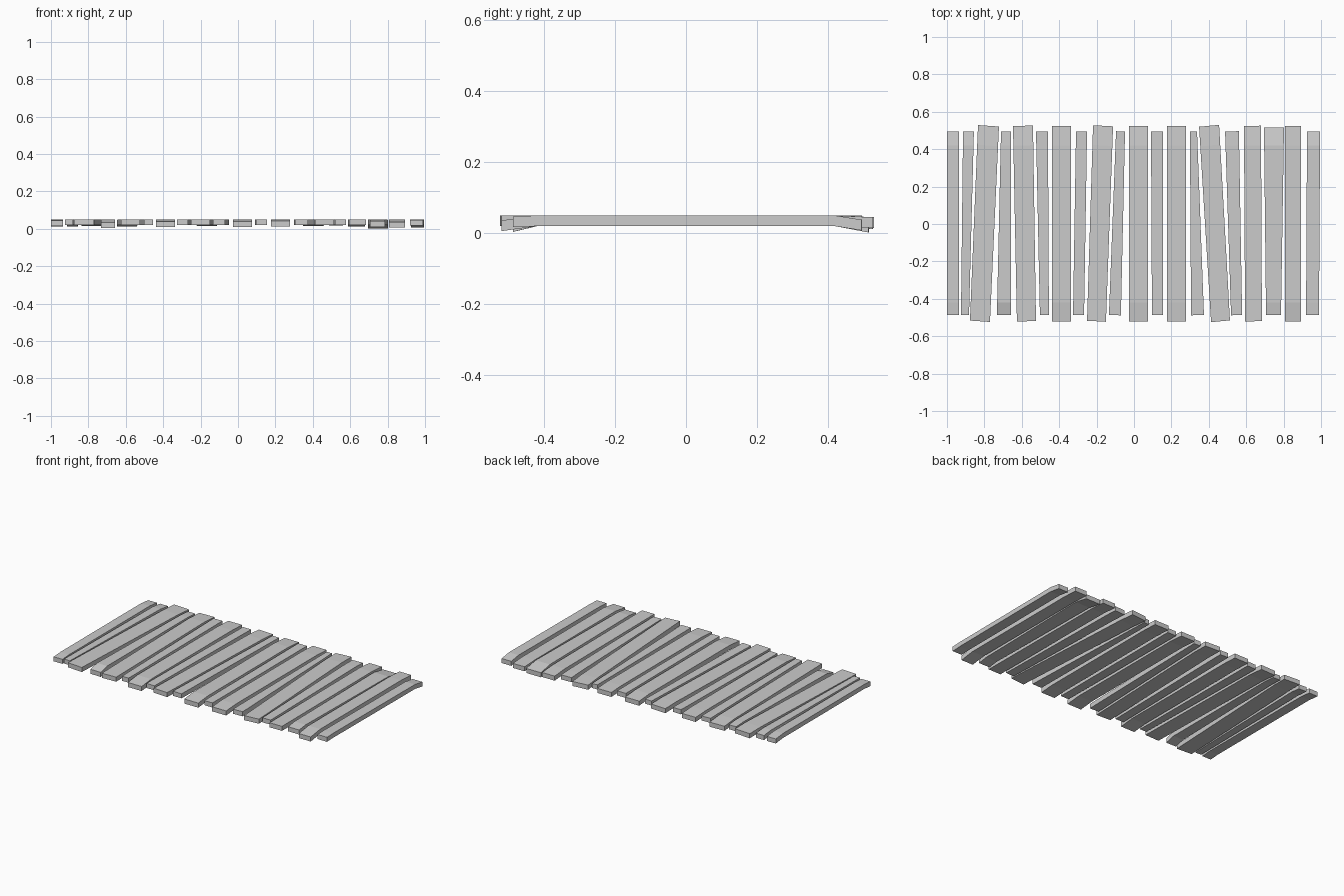
import bpy, bmesh

# One row per plank: back left x, back right x, front left x, front right x,
# long plank (1) or short (0), back droop, front droop (hundredths of a unit)
PLANKS = [
    (-1.00, -.936, -1.00, -.936, 0, .8, .5),
    (-.914, -.856, -.925, -.882, 0, .8, 0),
    (-.834, -.722, -.877, -.770, 1, .5, 0),
    (-.711, -.658, -.733, -.658, 0, .5, 1.6),
    (-.647, -.540, -.626, -.524, 1, .8, 0),
    (-.524, -.460, -.503, -.455, 0, 0, 0),
    (-.438, -.337, -.438, -.337, 1, .5, 1.1),
    (-.310, -.251, -.326, -.267, 0, 0, 0),
    (-.219, -.112, -.251, -.150, 1, .5, 0),
    (-.096, -.048, -.134, -.070, 0, 0, 0),
    (-.027, .075, -.027, .075, 1, .8, 1.0),
    (.091, .155, .096, .155, 0, 0, 0),
    (.176, .278, .176, .278, 1, .5, .7),
    (.299, .337, .305, .374, 0, 0, 0),
    (.348, .455, .412, .513, 1, .5, 0),
    (.487, .561, .519, .578, 0, .3, 0),
    (.588, .679, .594, .684, 1, .8, 0),
    (.695, .802, .706, .786, 0, 1.8, .9),
    (.807, .893, .807, .893, 1, .5, 1.4),
    (.925, .995, .920, .989, 0, 1.2, .3),
]
TOP, BOTTOM, BEND = 0.05, 0.02, 0.42


def make_plank(i, bl, br, fl, fr, is_long, bd, fd):
    back, front = (.525, -.52) if is_long else (.495, -.487)
    if i == 18:
        back = .515
    lean = ((bl + br) - (fl + fr)) / 2 / (back - front)
    bm = bmesh.new()
    rings = []
    for y, drop in ((front, fd / 100), (-BEND, 0), (BEND, 0), (back, bd / 100)):
        t = (y - front) / (back - front)
        left, right = fl + (bl - fl) * t, fr + (br - fr) * t
        skew = lean * (right - left)      # ends are cut square to the leaning plank
        ring = []
        for x, s, z in ((left, skew, BOTTOM), (right, -skew, BOTTOM),
                        (right, -skew, TOP), (left, skew, TOP)):
            ring.append(bm.verts.new((x, y + s * .8, z - drop)))
        rings.append(ring)
    for a, b in zip(rings, rings[1:]):
        for k in range(4):
            n = (k + 1) % 4
            bm.faces.new((a[k], a[n], b[n], b[k]))
    bm.faces.new(rings[0])
    bm.faces.new(rings[-1])
    bmesh.ops.recalc_face_normals(bm, faces=bm.faces)
    mesh = bpy.data.meshes.new(f"plank_{i:02d}")
    bm.to_mesh(mesh)
    bm.free()
    bpy.context.collection.objects.link(bpy.data.objects.new(f"plank_{i:02d}", mesh))


# Row of uneven planks
for i, row in enumerate(PLANKS, 1):
    make_plank(i, *row)
